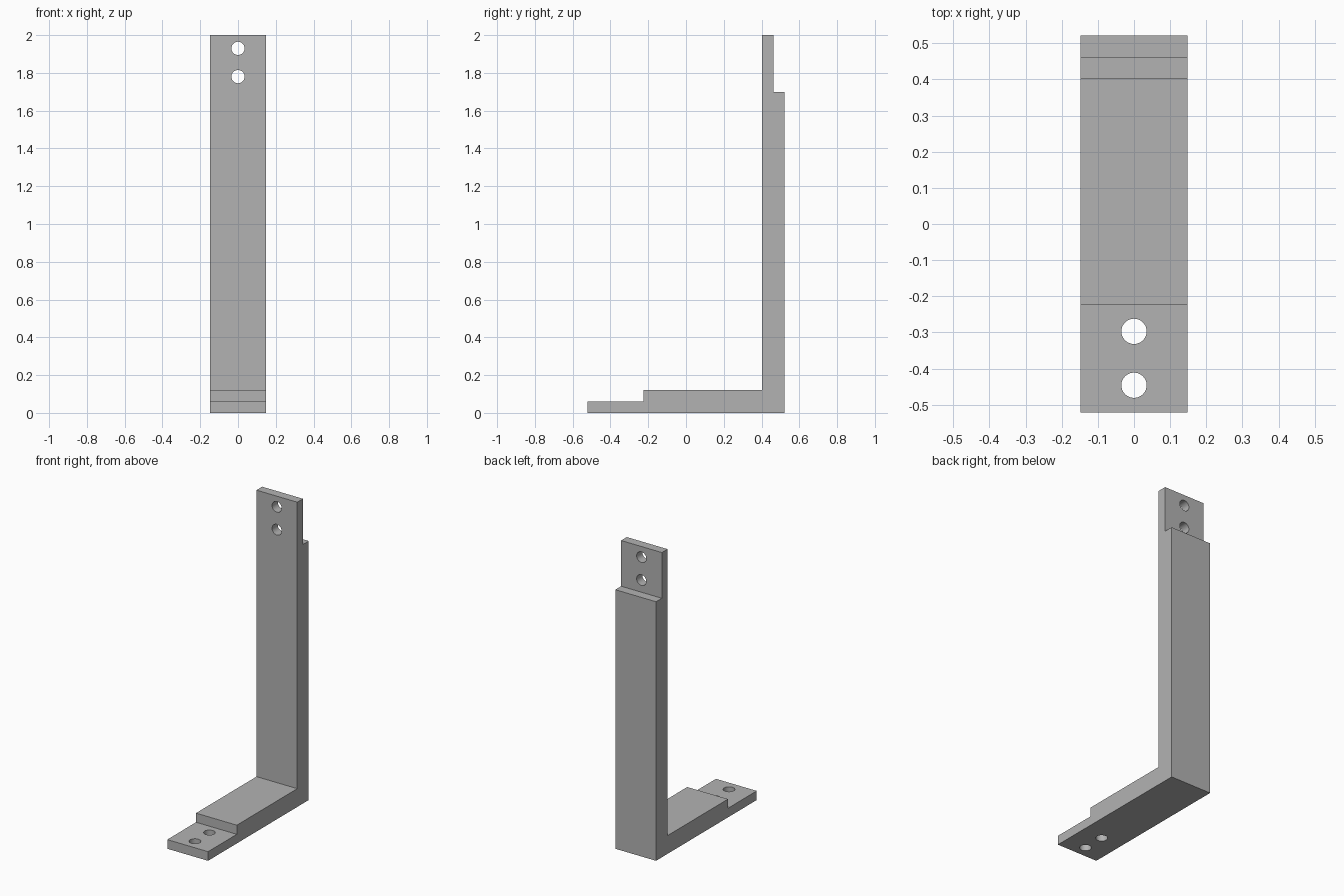
import bpy
import bmesh
from math import pi
from mathutils import Matrix, Vector

cube = bpy.data.objects.get("Cube")
if cube:
    bpy.data.objects.remove(cube, do_unlink=True)

HALF_WIDTH = 0.148
HOLE_RADIUS = 0.035

steel = bpy.data.materials.new("grey_steel")
steel.use_nodes = True
grey = (0.45, 0.45, 0.45, 1)
steel.diffuse_color = grey
steel.node_tree.nodes["Principled BSDF"].inputs["Base Color"].default_value = grey


def add_object(name, bm):
    bmesh.ops.recalc_face_normals(bm, faces=bm.faces)
    mesh = bpy.data.meshes.new(name)
    bm.to_mesh(mesh)
    bm.free()
    mesh.materials.append(steel)
    obj = bpy.data.objects.new(name, mesh)
    bpy.context.collection.objects.link(obj)
    return obj


# L-shaped bracket: side profile (y, z) with half-thickness lap tongues at both ends
profile = [(-0.522, 0), (0.522, 0), (0.522, 1.70), (0.462, 1.70), (0.462, 2),
           (0.403, 2), (0.403, 0.12), (-0.224, 0.12), (-0.224, 0.06), (-0.522, 0.06)]
bm = bmesh.new()
side = bm.faces.new([bm.verts.new((-HALF_WIDTH, y, z)) for y, z in profile])
extruded = bmesh.ops.extrude_face_region(bm, geom=[side], use_keep_orig=True)
bmesh.ops.translate(bm, vec=Vector((2 * HALF_WIDTH, 0, 0)),
                    verts=[v for v in extruded["geom"] if isinstance(v, bmesh.types.BMVert)])
bracket = add_object("angle_bracket", bm)

# Bolt holes: two down through the foot, two front to back through the upright
bm = bmesh.new()
upright_turn = Matrix.Rotation(pi / 2, 4, "X")
holes = [((0, y, 0.03), Matrix()) for y in (-0.297, -0.446)]
holes += [((0, 0.433, z), upright_turn) for z in (1.93, 1.78)]
for centre, turn in holes:
    bmesh.ops.create_cone(bm, cap_ends=True, segments=32, radius1=HOLE_RADIUS,
                          radius2=HOLE_RADIUS, depth=0.2,
                          matrix=Matrix.Translation(centre) @ turn)
cutter = add_object("bolt_hole_cutter", bm)
cutter.hide_render = True

cut = bracket.modifiers.new("bolt_holes", "BOOLEAN")
cut.operation = "DIFFERENCE"
cut.solver = "EXACT"
cut.object = cutter

bpy.ops.object.select_all(action="DESELECT")
bracket.select_set(True)
bpy.context.view_layer.objects.active = bracket
bpy.ops.object.modifier_apply(modifier=cut.name)
bpy.data.objects.remove(cutter, do_unlink=True)
bpy.ops.object.shade_smooth_by_angle(angle=pi / 6)
